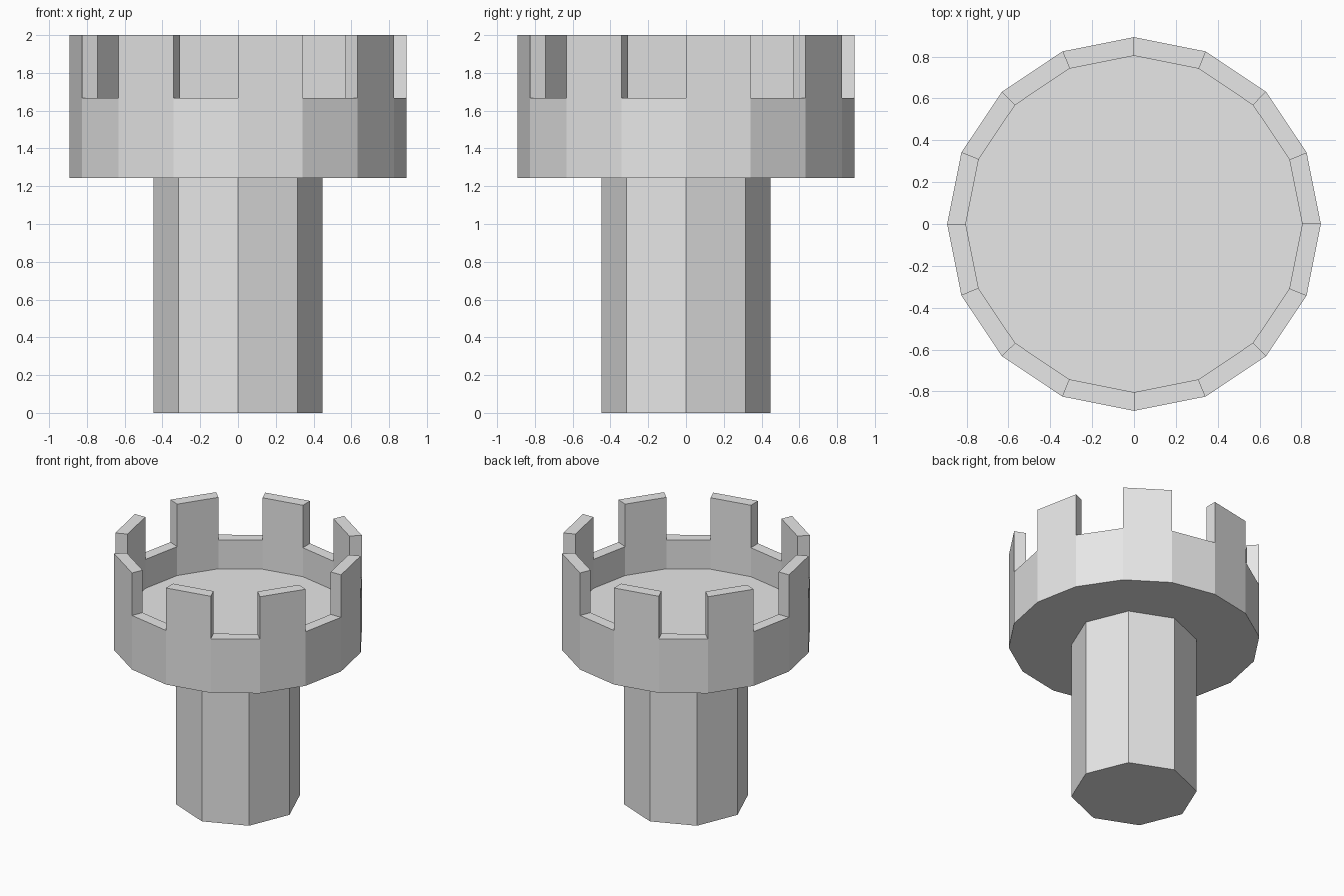
import bpy, bmesh, math

if "Cube" in bpy.data.objects:
    bpy.data.objects.remove(bpy.data.objects["Cube"])

SIDES = 16
R_OUT, R_IN = 0.893, 0.804
Z_BASE, Z_FLOOR, Z_GAP, Z_TOP = 1.243, 1.44, 1.667, 2.0

stone = bpy.data.materials.new("grey stone")
stone.diffuse_color = (0.8, 0.8, 0.8, 1)
stone.use_nodes = True
stone.node_tree.nodes["Principled BSDF"].inputs["Base Color"].default_value = stone.diffuse_color


def ring(bm, radius, z, sides):
    step = 2 * math.pi / sides
    return [bm.verts.new((radius * math.cos(i * step), radius * math.sin(i * step), z))
            for i in range(sides)]


def bridge(bm, low, high):
    n = len(low)
    return [bm.faces.new((low[i], low[(i + 1) % n], high[(i + 1) % n], high[i]))
            for i in range(n)]


def finish(bm, name):
    bmesh.ops.recalc_face_normals(bm, faces=bm.faces[:])
    mesh = bpy.data.meshes.new(name)
    bm.to_mesh(mesh)
    bm.free()
    mesh.materials.append(stone)
    bpy.context.collection.objects.link(bpy.data.objects.new(name, mesh))


# Octagonal tower shaft
bm = bmesh.new()
bottom, top = ring(bm, 0.447, 0, 8), ring(bm, 0.447, Z_BASE, 8)
bridge(bm, bottom, top)
bm.faces.new(bottom[::-1])
bm.faces.new(top)
finish(bm, "tower_shaft")

# Battlement: wide drum with a sunken floor and a parapet wall
bm = bmesh.new()
base = ring(bm, R_OUT, Z_BASE, SIDES)
outer = ring(bm, R_OUT, Z_GAP, SIDES)
inner = ring(bm, R_IN, Z_GAP, SIDES)
floor = ring(bm, R_IN, Z_FLOOR, SIDES)
bm.faces.new(base[::-1])
bridge(bm, base, outer)
rim = bridge(bm, outer, inner)
bridge(bm, inner, floor)
bm.faces.new(floor)
bmesh.ops.recalc_face_normals(bm, faces=bm.faces[:])

# Merlons: raise every second rim segment
raised = bmesh.ops.extrude_discrete_faces(bm, faces=rim[::2])["faces"]
for face in raised:
    bmesh.ops.translate(bm, verts=face.verts[:], vec=(0, 0, Z_TOP - Z_GAP))
finish(bm, "battlement")
